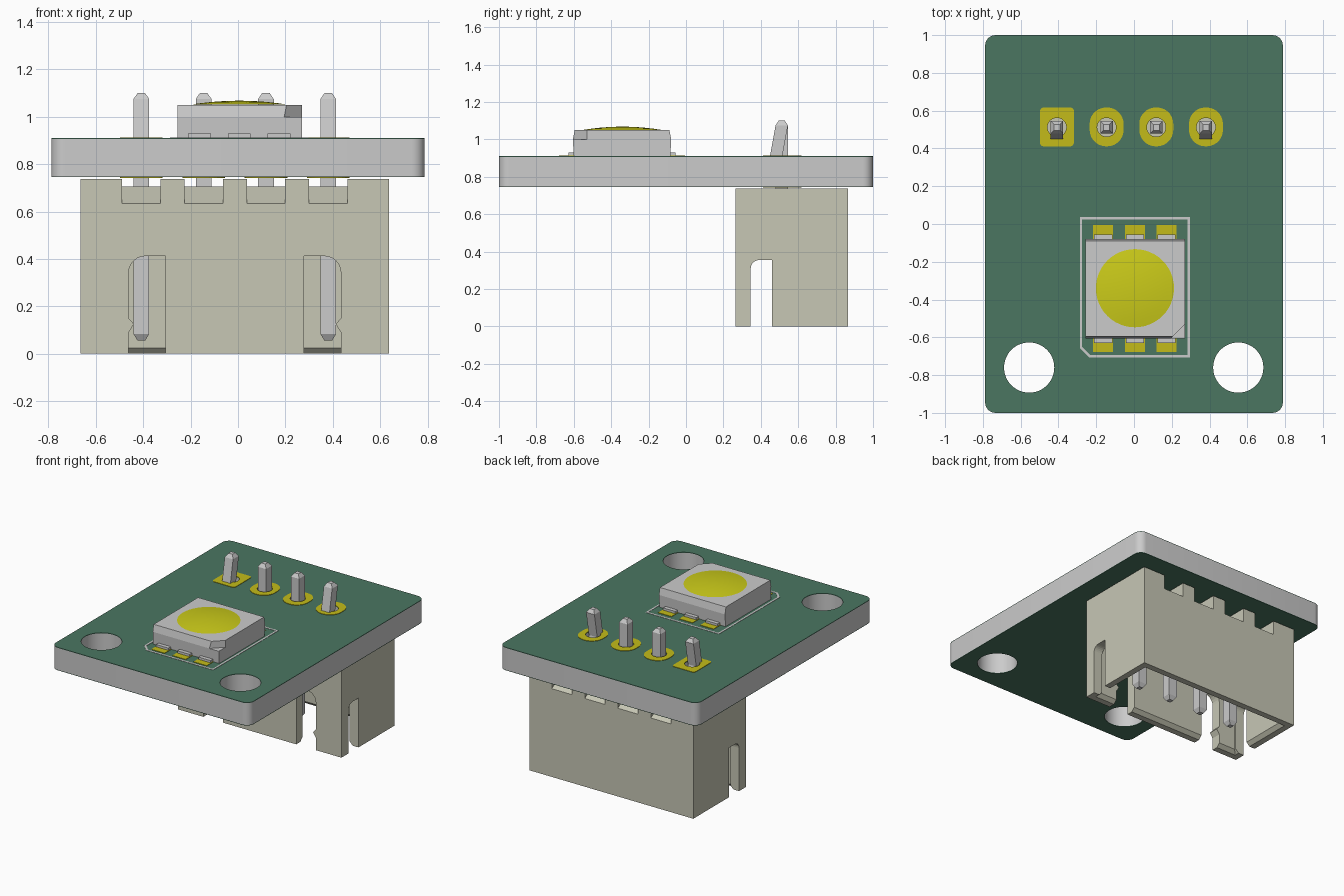
import bpy, bmesh
from math import cos, sin, pi

if "Cube" in bpy.data.objects:
    bpy.data.objects.remove(bpy.data.objects["Cube"])


def material(name, rgb):
    m = bpy.data.materials.new(name)
    m.diffuse_color = (*rgb, 1)
    m.use_nodes = True
    m.node_tree.nodes["Principled BSDF"].inputs["Base Color"].default_value = m.diffuse_color
    return m


GREEN = material("green mask", (0.07, 0.18, 0.12))
GOLD = material("gold", (0.55, 0.50, 0.01))
BEIGE = material("beige plastic", (0.57, 0.57, 0.46))
LENS = material("lens yellow", (0.60, 0.60, 0.01))


def loft(name, rings, mat=None, closed=False):
    """Bridge rings of equal length; cap the ends, or close into a frame."""
    bm = bmesh.new()
    vr = [[bm.verts.new(p) for p in r] for r in rings]
    n = len(vr[0])
    pairs = list(zip(vr, vr[1:])) + ([(vr[-1], vr[0])] if closed else [])
    for a, b in pairs:
        for i in range(n):
            j = (i + 1) % n
            bm.faces.new((a[i], a[j], b[j], b[i]))
    if not closed:
        bm.faces.new(vr[0])
        bm.faces.new(vr[-1])
    bmesh.ops.recalc_face_normals(bm, faces=bm.faces)
    me = bpy.data.meshes.new(name)
    bm.to_mesh(me)
    bm.free()
    if mat:
        me.materials.append(mat)
    ob = bpy.data.objects.new(name, me)
    bpy.context.collection.objects.link(ob)
    return ob


def at_z(pts, z):
    return [(x, y, z) for x, y in pts]


def prism(name, pts, z0, z1, mat=None):
    return loft(name, [at_z(pts, z0), at_z(pts, z1)], mat)


def frame(name, outer, inner, z0, z1, mat=None):
    return loft(name, [at_z(outer, z0), at_z(outer, z1), at_z(inner, z1), at_z(inner, z0)], mat, True)


def circle(cx, cy, r, n=32):
    return [(cx + r * cos(2 * pi * i / n), cy + r * sin(2 * pi * i / n)) for i in range(n)]


def rect(x0, x1, y0, y1):
    return [(x0, y0), (x1, y0), (x1, y1), (x0, y1)]


def rounded(cx, cy, hx, hy, r, n=8):
    pts = []
    for k, (sx, sy) in enumerate(((1, 1), (-1, 1), (-1, -1), (1, -1))):
        for i in range(n):
            a = pi / 2 * (k + i / (n - 1))
            pts.append((cx + sx * (hx - r) + r * cos(a), cy + sy * (hy - r) + r * sin(a)))
    return pts


def cut(ob, cutters):
    bpy.context.view_layer.objects.active = ob
    for c in cutters:
        c.hide_render = True
        m = ob.modifiers.new("cut", 'BOOLEAN')
        m.operation, m.solver, m.object = 'DIFFERENCE', 'EXACT', c
        bpy.ops.object.modifier_apply(modifier=m.name)
        bpy.data.objects.remove(c)


def smooth(ob):
    bpy.ops.object.select_all(action='DESELECT')
    ob.select_set(True)
    bpy.context.view_layer.objects.active = ob
    bpy.ops.object.shade_smooth_by_angle()


PIN_X = [-0.408, -0.145, 0.118, 0.381]
PIN_Y = 0.512

# circuit board: grey core between two green mask layers, drilled through
outline = rounded(0, 0, 0.788, 1.0, 0.055)
for name, z0, z1, mat in (("board_core", 0.749, 0.906, None),
                          ("top_mask", 0.906, 0.91, GREEN),
                          ("bottom_mask", 0.745, 0.749, GREEN)):
    board = prism(name, outline, z0, z1, mat)
    holes = [circle(x, -0.76, 0.133, 48) for x in (-0.555, 0.552)]
    holes += [circle(x, PIN_Y, 0.05) for x in PIN_X]
    cut(board, [prism("hole_cutter", h, 0.6, 1.0) for h in holes])
    smooth(board)

# pin pads on both faces, and pins (outer two kinked)
for i, x in enumerate(PIN_X):
    pad = rounded(x, PIN_Y + 0.002, 0.09, 0.103, 0.02 if i == 0 else 0.087)
    for side, z in (("top", 0.91), ("bottom", 0.742)):
        frame(f"{side}_pin_pad", pad, circle(x, PIN_Y, 0.05), z, z + 0.003, GOLD)
    kink = -0.032 if i in (0, 3) else 0
    rings = []
    for z, h, dy in ((0.055, 0.016, 0), (0.083, 0.033, 0), (0.74, 0.033, 0),
                     (0.9, 0.033, kink), (1.075, 0.033, 0), (1.1, 0.016, 0)):
        y = PIN_Y + dy
        rings.append(at_z(rect(x - h, x + h, y - h, y + h), z))
    loft("pin", rings)

# connector housing: open at the bottom
CX, X0, X1, Y0, Y1, W = -0.0135, -0.665, 0.638, 0.265, 0.867, 0.07
housing = prism("connector_housing", rect(X0, X1, Y0, Y1), 0, 0.738, BEIGE)


def cavity_ring(w, z):
    return at_z(rect(X0 + w, X1 - w, Y0 + w, Y1 - w), z)


cutters = [loft("cavity_cutter", [cavity_ring(W - 0.03, -0.005), cavity_ring(W, 0.025),
                                  cavity_ring(W, 0.52)])]
# ridge-floored channels across the top
floor = [(Y0 - 0.1, 0.635), (Y0, 0.635), (Y0 + 0.12, 0.706), (Y1 - 0.12, 0.706),
         (Y1, 0.635), (Y1 + 0.1, 0.635), (Y1 + 0.1, 0.8), (Y0 - 0.1, 0.8)]
for x in PIN_X:
    cutters.append(loft("channel_cutter", [[(x + d, y, z) for y, z in floor] for d in (-0.081, 0.081)]))


def slot(width, height, r):
    """Slot profile, outer edge at 0, with one rounded top corner."""
    arc = [(r - r * cos(pi / 2 * i / 6), height - r + r * sin(pi / 2 * i / 6)) for i in range(7)]
    return arc + [(width, height), (width, -0.05), (0, -0.05)]


# key slots in the front wall with small latch bumps, mirrored
key = slot(0.156, 0.412, 0.07) + [(0, 0.09), (0.022, 0.125), (0, 0.15)]
for s in (-1, 1):
    cutters.append(loft("key_slot_cutter",
                        [[(CX + s * (0.448 - u), y, z) for u, z in key] for y in (Y0 - 0.1, Y0 + W + 0.03)]))
# slot through both end walls
cutters.append(loft("end_slot_cutter",
                    [[(x, 0.346 + u, z) for u, z in slot(0.113, 0.355, 0.045)] for x in (-0.9, 0.9)]))
cut(housing, cutters)

# light body with a clipped top corner
LX, LY = 0.0075, -0.342
led = loft("light_body", [at_z(rect(LX - 0.263, LX + 0.263, LY - h, LY + h), z)
                          for z, h in ((0.91, 0.258), (1.0, 0.263), (1.05, 0.253))])
cut(led, [prism("corner_cutter", [(0.19, -0.61), (0.29, -0.61), (0.29, -0.51)], 1.0, 1.2)])

# domed lens
lens = loft("lens", [at_z(circle(0.005, -0.34, 0.207 * f, 48), 1.051 + 0.017 * (1 - f * f))
                     for f in (1, 0.8, 0.6, 0.4, 0.2, 0.02)], LENS)
smooth(lens)

# solder pads and leads on both sides of the light
for x in (-0.163, 0.005, 0.173):
    for s in (-1, 1):
        a, b, c = (LY + s * d for d in (0.22, 0.336, 0.287))
        prism("light_pad", rect(x - 0.053, x + 0.053, min(a, b), max(a, b)), 0.909, 0.913, GOLD)
        prism("light_lead", rect(x - 0.048, x + 0.048, min(a, c), max(a, c)), 0.91, 0.929)


# printed outline around the light
def clipped(g, c):
    x0, x1, y0, y1 = -0.287 + g, 0.297 - g, -0.707 + g, 0.036 - g
    return [(x0 + c, y0), (x1, y0), (x1, y1), (x0, y1), (x0, y0 + c)]


frame("light_outline", clipped(0, 0.05), clipped(0.013, 0.044), 0.909, 0.912)
